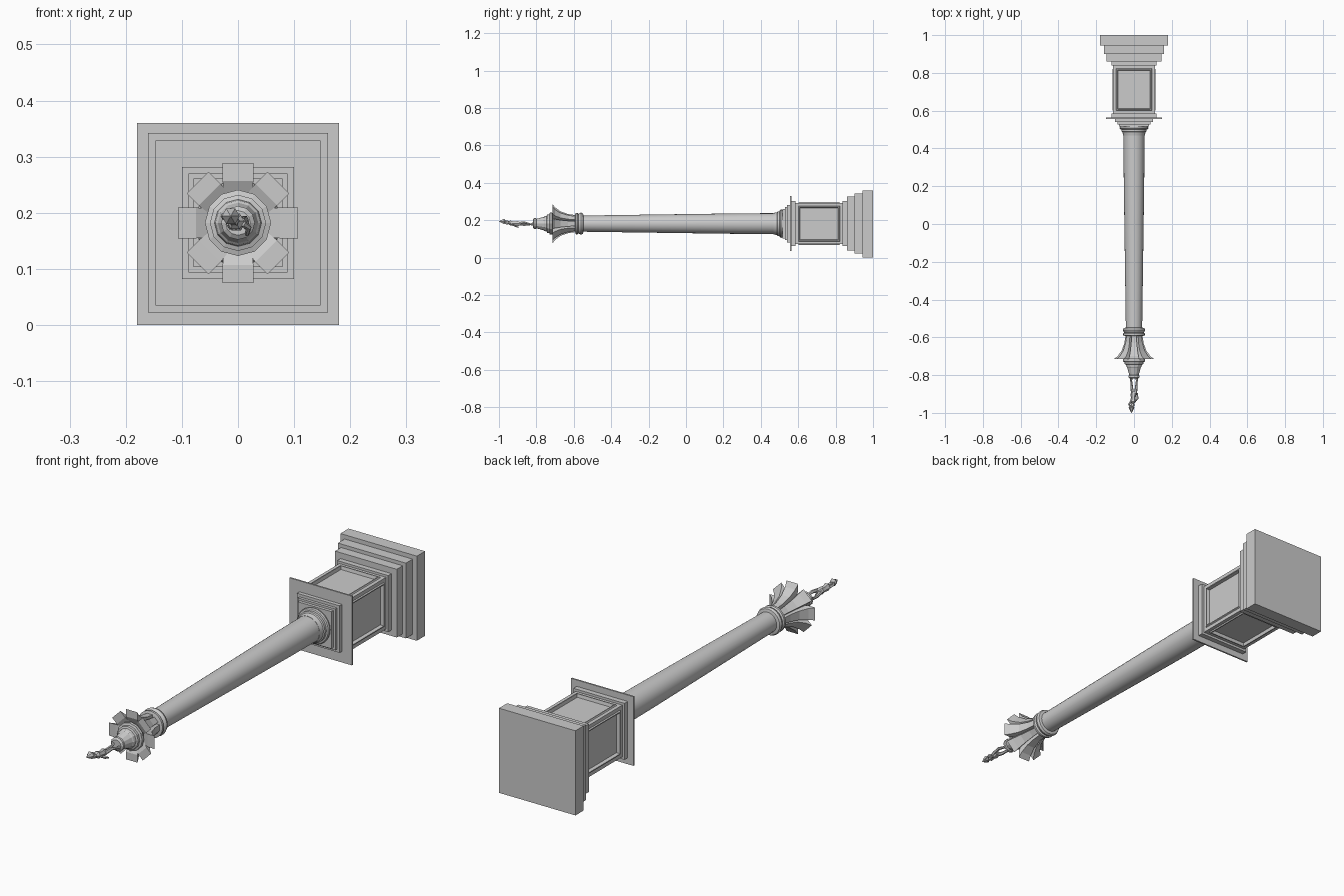
import bpy, bmesh
from math import sin, cos, pi
from mathutils import Vector

if "Cube" in bpy.data.objects:
    bpy.data.objects.remove(bpy.data.objects["Cube"])

CZ = 0.182  # height of the column axis, which runs along y


def finish(bm, name, smooth=False):
    bmesh.ops.recalc_face_normals(bm, faces=bm.faces[:])
    me = bpy.data.meshes.new(name)
    bm.to_mesh(me)
    bm.free()
    ob = bpy.data.objects.new(name, me)
    bpy.context.collection.objects.link(ob)
    if smooth:
        bpy.ops.object.select_all(action='DESELECT')
        bpy.context.view_layer.objects.active = ob
        ob.select_set(True)
        bpy.ops.object.shade_smooth_by_angle(angle=0.6)
    return ob


def slab(name, h, y0, y1, cz=CZ, panel=False):
    """Square block of half-width h between y0 and y1."""
    bm = bmesh.new()
    bmesh.ops.create_cube(bm, size=1)
    for v in bm.verts:
        v.co = Vector((v.co.x * 2 * h, (y0 + y1) / 2 + v.co.y * (y1 - y0), cz + v.co.z * 2 * h))
    if panel:
        bm.normal_update()
        sides = [f for f in bm.faces if abs(f.normal.y) < 0.5]
        for thick, depth in ((0.022, 0), (0.004, 0.005), (0.006, 0), (0.004, -0.014)):
            bmesh.ops.inset_individual(bm, faces=sides, thickness=thick, depth=depth)
    return finish(bm, name)


def lathe(name, prof, n, smooth=False):
    """Revolve (radius, y) pairs around the column axis, with closed ends."""
    bm = bmesh.new()
    rings = [[bm.verts.new((r * cos(2 * pi * i / n), y, CZ + r * sin(2 * pi * i / n)))
              for i in range(n)] for r, y in prof]
    for a, b in zip(rings, rings[1:]):
        for i in range(n):
            j = (i + 1) % n
            bm.faces.new((a[i], a[j], b[j], b[i]))
    bm.faces.new(rings[0])
    bm.faces.new(rings[-1])
    return finish(bm, name, smooth)


def limb(name, pts):
    """Six-sided tube through (x, y, z offset, radius) points."""
    bm = bmesh.new()
    rings = []
    for x, y, z, r in pts:
        rings.append([bm.verts.new((x + r * cos(i * pi / 3), y, CZ + z + r * sin(i * pi / 3)))
                      for i in range(6)])
    for a, b in zip(rings, rings[1:]):
        for i in range(6):
            j = (i + 1) % 6
            bm.faces.new((a[i], a[j], b[j], b[i]))
    bm.faces.new(rings[0])
    bm.faces.new(rings[-1])
    return finish(bm, name, True)


# Stepped base and panelled pedestal
slab("base_plinth", 0.18, 0.945, 1.0, 0.18)
slab("base_step_large", 0.16, 0.90, 0.945)
slab("base_step_medium", 0.145, 0.86, 0.90)
slab("base_step_small", 0.12, 0.838, 0.86)
slab("pedestal", 0.11, 0.585, 0.838, panel=True)
slab("pedestal_moulding", 0.12, 0.563, 0.585)
slab("pedestal_cornice", 0.147, 0.556, 0.563)
slab("column_step_large", 0.10, 0.54, 0.556)
slab("column_step_medium", 0.088, 0.528, 0.54)
slab("column_step_small", 0.079, 0.515, 0.528)

# Tapered shaft with its foot and neck rings
lathe("column_foot", [(0.074, 0.515), (0.076, 0.508), (0.073, 0.502), (0.066, 0.50),
                      (0.066, 0.49), (0.061, 0.487), (0.057, 0.468)], 24, True)
lathe("column_shaft", [(0.056, 0.50), (0.055, 0.3), (0.051, 0.0), (0.043, -0.56)], 24, True)
lathe("neck_ring", [(0.043, -0.548), (0.055, -0.551), (0.059, -0.561), (0.055, -0.571),
                    (0.051, -0.574), (0.057, -0.58), (0.057, -0.589), (0.042, -0.594)], 24, True)
lathe("capital_core", [(0.036, -0.59), (0.033, -0.64), (0.036, -0.69), (0.042, -0.722)], 16, True)

# Eight flared capital leaves: (y, outer radius, inner radius, half width)
LEAF = [(-0.588, 0.045, 0.03, 0.012), (-0.63, 0.051, 0.03, 0.015),
        (-0.67, 0.065, 0.033, 0.019), (-0.70, 0.087, 0.045, 0.024), (-0.715, 0.107, 0.075, 0.0275)]
for k in range(8):
    bm = bmesh.new()
    a = k * pi / 4
    s = 1.0 if k % 2 == 0 else 0.95
    u, w = Vector((cos(a), 0, sin(a))), Vector((-sin(a), 0, cos(a)))
    secs = []
    for y, ro, ri, hw in LEAF:
        c = Vector((0, y, CZ))
        secs.append([bm.verts.new(c + u * r * s + w * t)
                     for r, t in ((ro, hw), (ro, -hw), (ri, -hw), (ri, hw))])
    for p, q in zip(secs, secs[1:]):
        for i in range(4):
            j = (i + 1) % 4
            bm.faces.new((p[i], p[j], q[j], q[i]))
    bm.faces.new(secs[0])
    bm.faces.new(secs[-1])
    finish(bm, f"capital_leaf_{k + 1}")

# Finial pedestal above the capital
lathe("finial", [(0.05, -0.708), (0.059, -0.716), (0.059, -0.728), (0.05, -0.731), (0.05, -0.742),
                 (0.042, -0.745), (0.04, -0.756), (0.036, -0.76), (0.025, -0.80), (0.03, -0.803),
                 (0.03, -0.812), (0.022, -0.818)], 12)

# Small statue with raised arms and a banner
for s, n in ((1, "right"), (-1, "left")):
    limb(f"statue_{n}_leg", [(0.014 * s, -0.81, -0.006 * s, 0.007), (0.015 * s, -0.83, -0.004, 0.005),
                             (0.012 * s, -0.865, 0.006 * s, 0.007), (0.006 * s, -0.905, 0, 0.009)])
limb("statue_torso", [(0, -0.885, 0, 0.009), (-0.003, -0.90, 0, 0.016), (-0.004, -0.92, 0, 0.012),
                      (-0.005, -0.94, 0.003, 0.016), (-0.006, -0.95, 0.004, 0.006)])
limb("statue_head", [(-0.006, -0.947, 0.004, 0.005), (-0.007, -0.953, 0.004, 0.01),
                     (-0.008, -0.963, 0.005, 0.01), (-0.008, -0.97, 0.005, 0.004)])
limb("statue_right_arm", [(0.007, -0.938, 0, 0.006), (0.019, -0.925, -0.008, 0.005),
                          (0.016, -0.895, -0.02, 0.004)])
limb("statue_left_arm", [(-0.016, -0.938, 0.004, 0.006), (-0.026, -0.955, 0.012, 0.005),
                         (-0.014, -0.98, 0.012, 0.004)])
limb("statue_raised_point", [(-0.013, -0.965, 0.012, 0.005), (-0.013, -0.972, 0.012, 0.016),
                             (-0.013, -1.0, 0.012, 0.001)])
